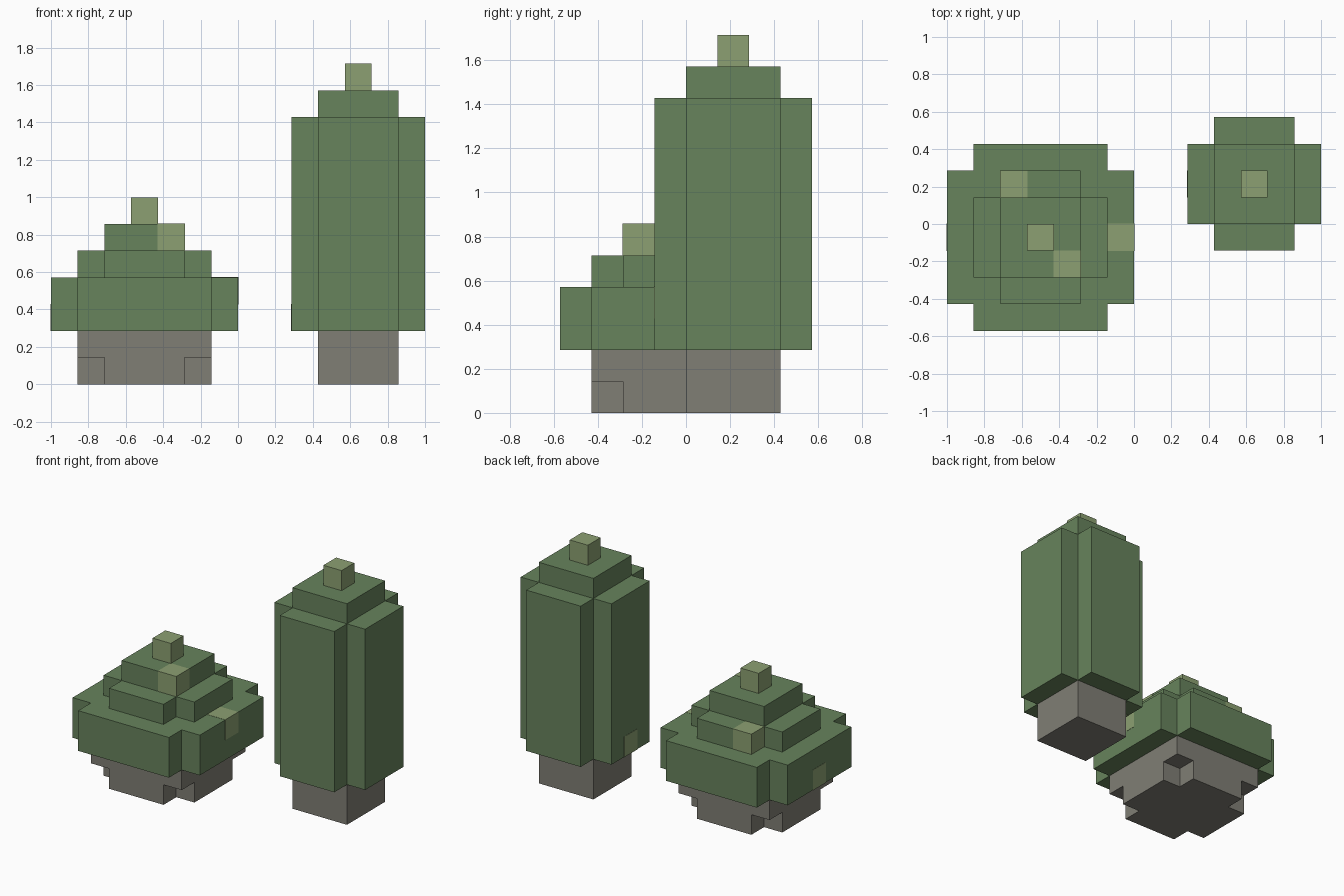
import bpy, bmesh

if "Cube" in bpy.data.objects:
    bpy.data.objects.remove(bpy.data.objects["Cube"])

U = 2 / 14  # one voxel: the model is 14 voxels wide


def material(name, color):
    m = bpy.data.materials.new(name)
    m.diffuse_color = (*color, 1)
    m.use_nodes = True
    m.node_tree.nodes["Principled BSDF"].inputs["Base Color"].default_value = m.diffuse_color
    return m


GREEN = material("cactus_green", (0.136, 0.227, 0.107))
LIGHT = material("light_green", (0.262, 0.352, 0.168))
STONE = material("pot_grey", (0.216, 0.209, 0.178))


def profile(a, b):
    """Square when a == b, otherwise a plus with arms a long and b half-wide."""
    if a == b:
        return [(a, -a), (a, a), (-a, a), (-a, -a)]
    quarter = [(a, -b), (a, b), (b, b)]
    pts = []
    for _ in range(4):
        pts += quarter
        quarter = [(-y, x) for x, y in quarter]
    return pts


def stack(name, center, layers, mat):
    """Extruded layers (z0, z1, a, b), all sizes in voxels."""
    bm = bmesh.new()
    for z0, z1, a, b in layers:
        verts = [bm.verts.new((x * U, y * U, z0 * U)) for x, y in profile(a, b)]
        base = bm.faces.new(verts)
        top = bmesh.ops.extrude_face_region(bm, geom=[base], use_keep_orig=True)
        moved = [v for v in top["geom"] if isinstance(v, bmesh.types.BMVert)]
        bmesh.ops.translate(bm, verts=moved, vec=(0, 0, (z1 - z0) * U))
    bmesh.ops.recalc_face_normals(bm, faces=bm.faces)
    mesh = bpy.data.meshes.new(name)
    bm.to_mesh(mesh)
    bm.free()
    mesh.materials.append(mat)
    obj = bpy.data.objects.new(name, mesh)
    obj.location = (center[0] * U, center[1] * U, 0)
    bpy.context.collection.objects.link(obj)
    return obj


def spot(name, x, y, z):
    """Single light voxel set into the green, a hair proud of its surface."""
    e = 0.01
    stack(name, (x + 0.5, y + 0.5), [(z - e, z + 1 + e, 0.5 + e, 0.5 + e)], LIGHT)


# Round cactus: pot with notched foot, stepped body, flower bud
ROUND = (-3.5, -0.5)
stack("round_pot", ROUND, [(0, 1, 2.5, 1.5), (1, 2, 2.5, 2.5)], STONE)
stack("round_cactus_body", ROUND,
      [(2, 4, 3.5, 2.5), (4, 5, 2.5, 1.5), (5, 6, 1.5, 1.5)], GREEN)
stack("round_cactus_bud", ROUND, [(6, 7, 0.5, 0.5)], LIGHT)

# Tall cactus: square pot, ribbed column, cap and bud
TALL = (4.5, 1.5)
stack("tall_pot", TALL, [(0, 2, 1.5, 1.5)], STONE)
stack("tall_cactus_body", TALL, [(2, 10, 2.5, 1.5), (10, 11, 1.5, 1.5)], GREEN)
stack("tall_cactus_bud", TALL, [(11, 12, 0.5, 0.5)], LIGHT)

# Light spots on both cacti
for i, cell in enumerate([(-5, 1, 4), (-3, -2, 5), (-1, -1, 3), (-7, -1, 2), (2, 1, 2)]):
    spot(f"light_spot_{i + 1}", *cell)
